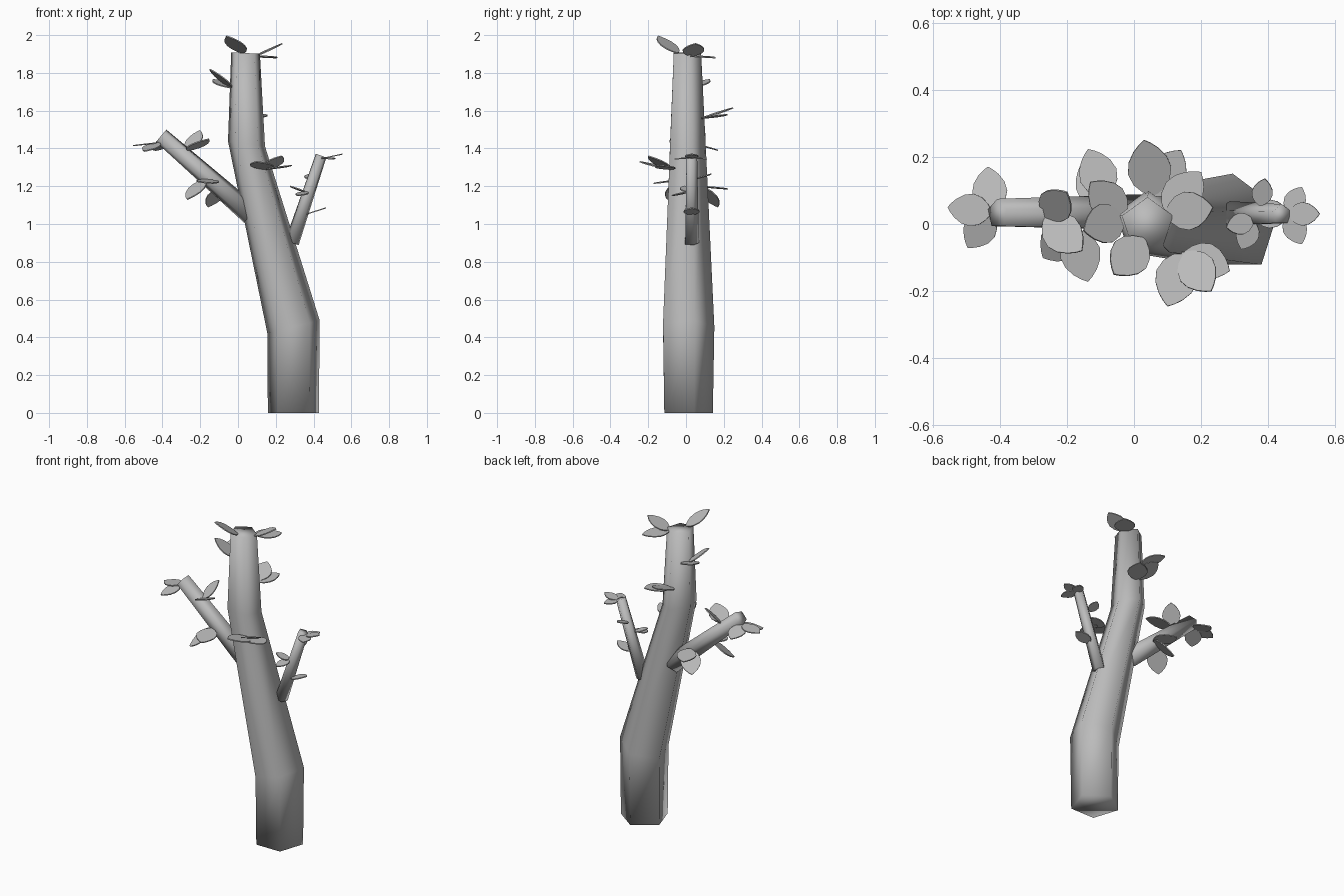
import bpy, bmesh, math
from mathutils import Vector

cube = bpy.data.objects.get("Cube")
if cube:
    bpy.data.objects.remove(cube, do_unlink=True)

grey = bpy.data.materials.new("plain grey")
grey.use_nodes = True
grey.diffuse_color = (0.5, 0.5, 0.5, 1)
grey.node_tree.nodes["Principled BSDF"].inputs["Base Color"].default_value = (0.5, 0.5, 0.5, 1)


def finish(bm, name, smooth):
    bmesh.ops.recalc_face_normals(bm, faces=bm.faces)
    for f in bm.faces:
        f.smooth = smooth
    mesh = bpy.data.meshes.new(name)
    bm.to_mesh(mesh)
    bm.free()
    mesh.materials.append(grey)
    obj = bpy.data.objects.new(name, mesh)
    bpy.context.collection.objects.link(obj)
    return obj


# Five-sided limb skinned over rings of (centre, radius, tilt in degrees)
def limb(name, rings, sides=5):
    bm = bmesh.new()
    loops = []
    for centre, radius, tilt in rings:
        t = math.radians(tilt)
        u, v = Vector((math.cos(t), 0, math.sin(t))), Vector((0, 1, 0))
        angles = [math.pi / 2 + math.tau * i / sides for i in range(sides)]
        loops.append([bm.verts.new(Vector(centre) + radius * (u * math.cos(a) + v * math.sin(a)))
                      for a in angles])
    for low, high in zip(loops, loops[1:]):
        for i in range(sides):
            j = (i + 1) % sides
            bm.faces.new((low[i], low[j], high[j], high[i]))
    bm.faces.new(loops[0][::-1])
    bm.faces.new(loops[-1])
    return finish(bm, name, True)


limb("trunk", [((.293, 0, 0), .142, 0), ((.294, 0, .455), .15, 14),
               ((.045, 0, 1.425), .104, -8), ((.04, 0, 1.905), .08, -3)])
limb("right_branch", [((.07, .03, 1.05), .06, 48), ((-.407, .03, 1.467), .045, 50)])
limb("left_branch", [((.285, .028, .9), .04, -18), ((.44, .028, 1.362), .031, -20)])


# Pointed oval leaf, lying as level as its direction allows
OUTLINE = [(0, .1), (.1, .5), (.25, .84), (.45, 1), (.65, .88), (.82, .58), (.93, .27)]


def leaf(name, base, tip, ratio=.37):
    base, axis = Vector(base), Vector(tip) - Vector(base)
    side = axis.cross(Vector((0, 0, 1))).normalized()
    normal = side.cross(axis).normalized()
    half = axis.length * ratio
    outline = [(t, w) for t, w in OUTLINE] + [(1, 0)] + [(t, -w) for t, w in reversed(OUTLINE)]
    bm = bmesh.new()
    layers = []
    for h in (-.003, .003):
        layers.append([bm.verts.new(base + axis * t + side * w * half + normal * h)
                       for t, w in outline])
    bottom, top = layers
    bm.faces.new(bottom[::-1])
    bm.faces.new(top)
    for i in range(len(top)):
        j = (i + 1) % len(top)
        bm.faces.new((bottom[i], bottom[j], top[j], top[i]))
    finish(bm, name, False)


def cluster(name, base, *tips):
    for i, tip in enumerate(tips):
        leaf(f"{name}_leaf_{i + 1}", base, tip)


# Leaves on the trunk
cluster("crown_front", (.03, -.045, 1.905), (-.06, -.15, 1.995))
cluster("crown_side", (.095, .03, 1.89), (.2, .155, 1.88), (.235, .05, 1.955))
cluster("upper_right", (-.03, .02, 1.72), (-.13, .125, 1.765), (-.15, -.02, 1.82))
cluster("upper_back", (.06, .085, 1.56), (.03, .25, 1.615), (.14, .22, 1.58))
cluster("middle_front", (.15, -.085, 1.29), (.1, -.245, 1.33), (.23, -.2, 1.36), (.285, -.14, 1.31))

# Leaves on the right branch
cluster("right_tip", (-.425, .035, 1.43), (-.555, .05, 1.415), (-.435, .17, 1.39), (-.495, -.07, 1.385))
cluster("right_top", (-.265, .02, 1.39), (-.2, .095, 1.495), (-.155, -.08, 1.45))
cluster("right_front", (-.18, -.015, 1.235), (-.27, -.1, 1.13), (-.137, -.172, 1.215))
cluster("right_back", (-.08, .08, 1.2), (-.137, .223, 1.185), (-.16, .17, 1.09))

# Leaves on the left branch
cluster("left_tip", (.46, .03, 1.35), (.553, .03, 1.37), (.5, .11, 1.345), (.5, -.06, 1.345))
cluster("left_low", (.355, .03, 1.05), (.465, .03, 1.085))
cluster("left_inner", (.355, .01, 1.17), (.275, -.01, 1.2), (.32, -.075, 1.15))
cluster("left_back", (.375, .055, 1.24), (.39, .135, 1.265))
